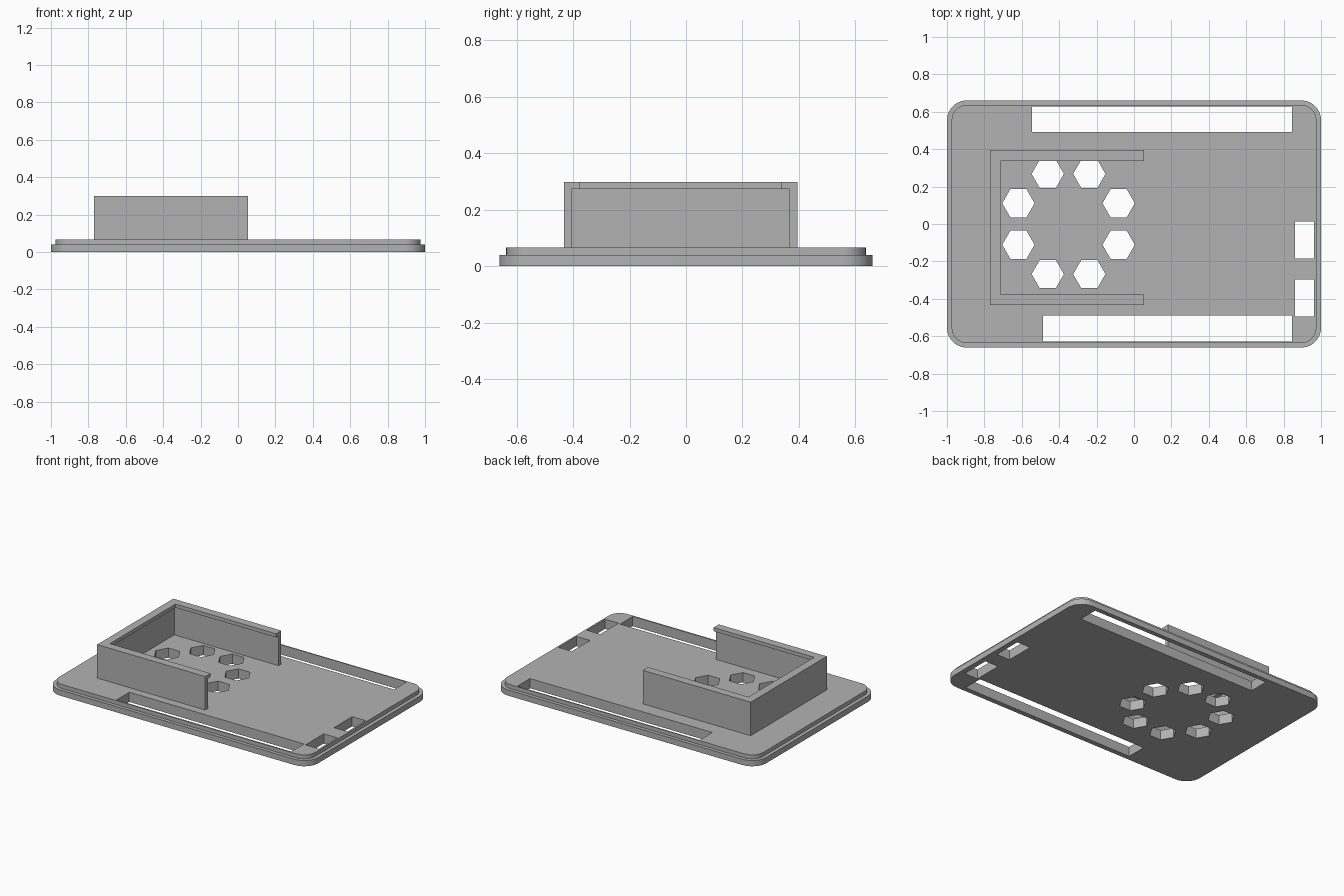
import bpy, bmesh
from math import cos, sin, pi, radians

cube = bpy.data.objects.get("Cube")
if cube:
    bpy.data.objects.remove(cube, do_unlink=True)

grey = bpy.data.materials.new("plain grey")
grey.use_nodes = True
colour = (0.45, 0.45, 0.45, 1)
grey.diffuse_color = colour
grey.node_tree.nodes["Principled BSDF"].inputs["Base Color"].default_value = colour


def make_object(name, bm):
    bmesh.ops.recalc_face_normals(bm, faces=bm.faces)
    mesh = bpy.data.meshes.new(name)
    bm.to_mesh(mesh)
    bm.free()
    mesh.materials.append(grey)
    obj = bpy.data.objects.new(name, mesh)
    bpy.context.collection.objects.link(obj)
    return obj


def loft(bm, rings):
    """Skin closed rings of equal length and cap both ends."""
    loops = [[bm.verts.new(p) for p in ring] for ring in rings]
    for a, b in zip(loops, loops[1:]):
        for i in range(len(a)):
            j = (i + 1) % len(a)
            bm.faces.new((a[i], a[j], b[j], b[i]))
    bm.faces.new(loops[0])
    bm.faces.new(loops[-1])


def rounded_rect(hx, hy, r, z, steps=10):
    ring = []
    for k, (sx, sy) in enumerate([(1, 1), (-1, 1), (-1, -1), (1, -1)]):
        for i in range(steps + 1):
            a = (k + i / steps) * pi / 2
            ring.append((sx * (hx - r) + r * cos(a), sy * (hy - r) + r * sin(a), z))
    return ring


def prism(bm, outline):
    loft(bm, [[(x, y, z) for x, y in outline] for z in (-0.1, 0.2)])


# Stepped lid plate
bm = bmesh.new()
loft(bm, [rounded_rect(1, 0.661, 0.107, 0), rounded_rect(1, 0.661, 0.107, 0.04),
          rounded_rect(0.975, 0.637, 0.083, 0.04), rounded_rect(0.975, 0.637, 0.083, 0.067)])
plate = make_object("lid_plate", bm)

# Cutter: side slots, end slots and a ring of hexagonal vents
bm = bmesh.new()
for x0, x1, y0, y1 in [(-0.545, 0.845, 0.492, 0.629), (-0.487, 0.845, -0.627, -0.489),
                       (0.861, 0.963, -0.184, 0.014), (0.861, 0.963, -0.495, -0.296)]:
    prism(bm, [(x0, y0), (x1, y0), (x1, y1), (x0, y1)])
for k in range(8):
    a = radians(22.5 + 45 * k)
    cx, cy = -0.35 + 0.29 * cos(a), 0.29 * sin(a)
    prism(bm, [(cx + 0.0865 * cos(i * pi / 3), cy + 0.0865 * sin(i * pi / 3)) for i in range(6)])
cutter = make_object("opening_cutter", bm)
cutter.hide_render = True

cut = plate.modifiers.new("openings", "BOOLEAN")
cut.operation = "DIFFERENCE"
cut.solver = "EXACT"
cut.object = cutter
bpy.context.view_layer.objects.active = plate
plate.select_set(True)
bpy.ops.object.modifier_apply(modifier=cut.name)
bpy.data.objects.remove(cutter, do_unlink=True)
bpy.ops.object.shade_smooth_by_angle(angle=radians(25))

# Three-sided bracket wall with an inward lip along its top
section = [(0, 0.067), (0.028, 0.067), (0.028, 0.273), (0.057, 0.273), (0.057, 0.298), (0, 0.298)]
back, end, low, high = -0.77, 0.053, -0.433, 0.395
stations = [lambda d: (end, low + d), lambda d: (back + d, low + d),
            lambda d: (back + d, high - d), lambda d: (end, high - d)]
bm = bmesh.new()
loft(bm, [[(*station(d), z) for d, z in section] for station in stations])
make_object("bracket_wall", bm)
